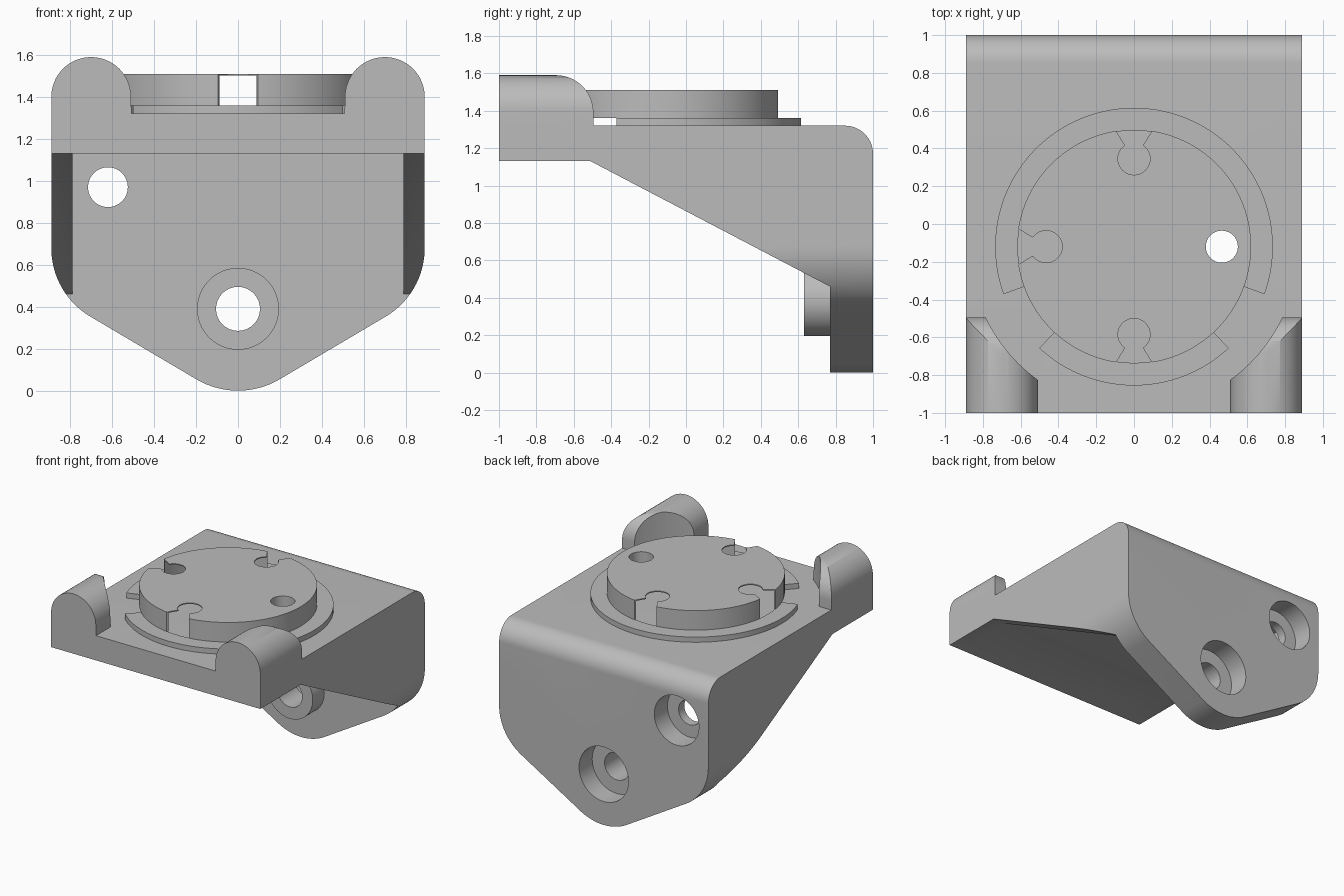
import bpy, bmesh
from math import cos, sin, pi, radians
from mathutils import Matrix, Vector

if "Cube" in bpy.data.objects:
    bpy.data.objects.remove(bpy.data.objects["Cube"])

grey = bpy.data.materials.new("plain grey")
grey.use_nodes = True
colour = (0.5, 0.5, 0.5, 1)
grey.diffuse_color = colour
grey.node_tree.nodes["Principled BSDF"].inputs["Base Color"].default_value = colour


def arc(cx, cy, r, start, end, n=16):
    angles = [radians(start + (end - start) * i / n) for i in range(n + 1)]
    return [(cx + r * cos(a), cy + r * sin(a)) for a in angles]


def circle(cx, cy, r, n=64):
    return arc(cx, cy, r, 0, 360, n)[:-1]


def prism(name, outline, axis, low, high):
    """Extrude a closed outline along one axis."""
    place = {"x": lambda a, b, t: (t, a, b),
             "y": lambda a, b, t: (a, t, b),
             "z": lambda a, b, t: (a, b, t)}[axis]
    bm = bmesh.new()
    face = bm.faces.new([bm.verts.new(place(a, b, low)) for a, b in outline])
    top = bmesh.ops.extrude_face_region(bm, geom=[face])["geom"]
    shift = Vector(place(0, 0, high - low))
    bmesh.ops.translate(bm, vec=shift, verts=[v for v in top if isinstance(v, bmesh.types.BMVert)])
    bmesh.ops.recalc_face_normals(bm, faces=bm.faces)
    mesh = bpy.data.meshes.new(name)
    bm.to_mesh(mesh)
    bm.free()
    mesh.materials.append(grey)
    obj = bpy.data.objects.new(name, mesh)
    bpy.context.collection.objects.link(obj)
    return obj


def combine(target, tool, operation="DIFFERENCE"):
    mod = target.modifiers.new("cut", "BOOLEAN")
    mod.operation, mod.object, mod.solver = operation, tool, "EXACT"
    bpy.context.view_layer.objects.active = target
    bpy.ops.object.modifier_apply(modifier=mod.name)
    bpy.data.objects.remove(tool)


def box(name, x, y, z):
    return prism(name, [(x[0], y[0]), (x[1], y[0]), (x[1], y[1]), (x[0], y[1])], "z", *z)


CY = -0.12          # centre of the round mount
TOP = 1.32          # top of the plate

# Bracket: front outline crossed with side outline, then hollowed under the plate
half = arc(0, 0.39, 0.39, -90, -60, 8) + arc(0.51, 0.68, 0.38, -60, 0) + [(0.89, TOP)]
front = half + [(-x, z) for x, z in reversed(half[1:])]
bracket = prism("bracket", front, "y", -1, 1)
side = [(-1, 1.13), (-0.51, 1.13), (0.77, 0.46), (0.77, -0.1), (1, -0.1)]
side += arc(0.85, TOP - 0.15, 0.15, 0, 90) + [(-1, TOP)]
combine(bracket, prism("side", side, "x", -1.2, 1.2), "INTERSECT")
combine(bracket, box("hollow", (-0.79, 0.79), (-1.2, 0.77), (-0.2, 1.13)))

# Boss and counterbored screw holes in the back plate
combine(bracket, prism("boss", circle(0, 0.39, 0.195), "y", 0.63, 0.85), "UNION")
for x, z, bore, head in ((0, 0.39, 0.105, 0.21), (-0.62, 0.97, 0.095, 0.19)):
    combine(bracket, prism("bore", circle(x, z, bore, 32), "y", 0.5, 1.2))
    combine(bracket, prism("head", circle(x, z, head), "y", 0.84, 1.2))

# Rounded front lugs, scooped around the mount
for s in (-1, 1):
    profile = [(s * 0.89, 1.2), (s * 0.89, 1.4)]
    profile += [(s * x, z) for x, z in arc(0.7, 1.4, 0.19, 0, 180, 32)[1:]] + [(s * 0.505, 1.2)]
    lug = prism("lug", profile, "y", -1, -0.4)
    length = [(-1.1, 1.1), (-0.495, 1.1)] + arc(-0.695, 1.39, 0.2, 0, 90) + [(-1.1, 1.59)]
    combine(lug, prism("length", length, "x", -1.2, 1.2), "INTERSECT")
    combine(lug, prism("scoop", circle(0, CY, 0.87, 96), "z", TOP, 1.8))
    combine(bracket, lug, "UNION")

# Pin hole through the plate
combine(bracket, prism("pin_hole", circle(0.465, CY, 0.085, 32), "z", 1, 1.6))

# Low ring in two arcs
rings = []
for name, start, end in (("rear_ring", -20, 200), ("front_ring", -133, -47)):
    outline = arc(0, CY, 0.735, start, end, 72) + arc(0, CY, 0.615, end, start, 72)
    rings.append(prism(name, outline, "z", TOP - 0.01, 1.36))

# Raised mount: thin hollow cap with three keyhole slots
cap = prism("mount_cap", circle(0, CY, 0.62, 96), "z", 1.36, 1.51)
combine(cap, prism("inside", circle(0, CY, 0.608, 96), "z", 1.3, 1.502))
for angle in (-90, 90, 180):
    neck = [(0.46, -0.045), (0.54, -0.05), (0.67, -0.13), (0.67, 0.13), (0.54, 0.05), (0.46, 0.045)]
    for outline in (neck, circle(0.465, 0, 0.085, 32)):
        slot = prism("slot", outline, "z", 1.2, 1.7)
        slot.data.transform(Matrix.Translation((0, CY, 0)) @ Matrix.Rotation(radians(angle), 4, "Z"))
        combine(cap, slot)
combine(cap, prism("cap_hole", circle(0.465, CY, 0.09, 32), "z", 1.2, 1.7))

# Sleeve lining the pin hole
sleeve = prism("pin_sleeve", circle(0.465, CY, 0.095, 32), "z", TOP - 0.01, 1.51)
combine(sleeve, prism("sleeve_bore", circle(0.465, CY, 0.085, 32), "z", 1.2, 1.7))

bpy.ops.object.select_all(action="DESELECT")
for obj in [bracket, cap, sleeve] + rings:
    obj.select_set(True)
bpy.context.view_layer.objects.active = bracket
bpy.ops.object.shade_smooth_by_angle(angle=radians(30))
